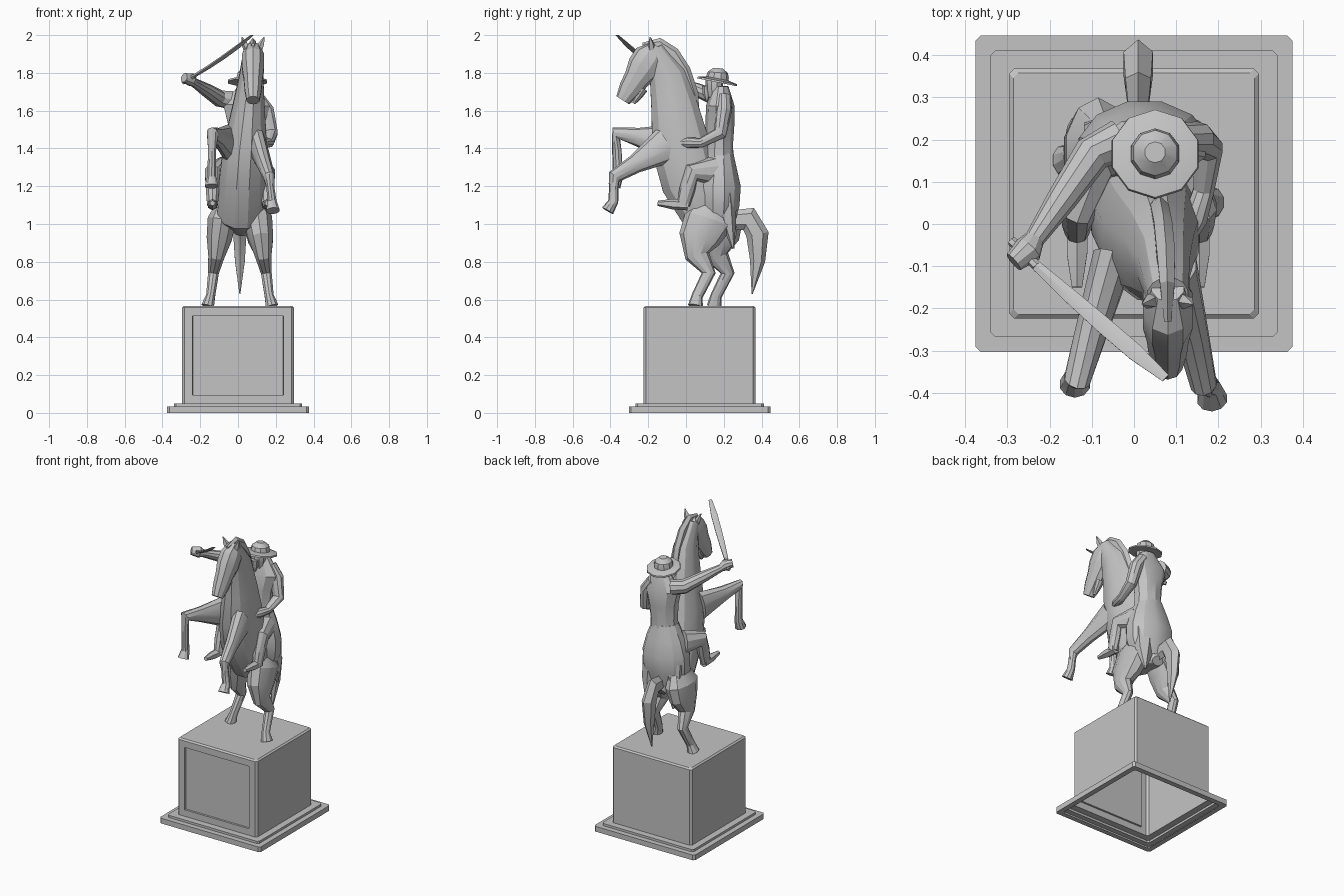
import bpy, bmesh, math
from mathutils import Vector
from mathutils.geometry import interpolate_bezier

cube = bpy.data.objects.get("Cube")
if cube:
    bpy.data.objects.remove(cube)

stone = bpy.data.materials.new("stone_grey")
stone.use_nodes = True
grey = (.55, .55, .55, 1)
stone.diffuse_color = grey
stone.node_tree.nodes["Principled BSDF"].inputs["Base Color"].default_value = grey

parts = []
MIRROR = (("left", 1), ("right", -1))
ACROSS = Vector((1, 0, 0))
UP = Vector((0, 0, 1))


def add_object(name, bm):
    bmesh.ops.recalc_face_normals(bm, faces=bm.faces[:])
    mesh = bpy.data.meshes.new(name)
    bm.to_mesh(mesh)
    bm.free()
    mesh.materials.append(stone)
    obj = bpy.data.objects.new(name, mesh)
    bpy.context.collection.objects.link(obj)
    parts.append(obj)


def bridge(bm, lower, upper):
    for i in range(len(lower)):
        bm.faces.new((lower[i - 1], lower[i], upper[i], upper[i - 1]))


def stations(path, count):
    """Path points as given, or spaced evenly along a line or a Bezier curve."""
    points = [Vector(p) for p in path]
    if len(points) == count:
        return points
    if len(points) == 2:
        return [points[0].lerp(points[1], i / (count - 1)) for i in range(count)]
    return interpolate_bezier(*points, count)


def tube(name, path, wide, deep=None, sides=10, ref=ACROSS):
    """Skin elliptical rings with the given half widths and half depths along a path."""
    bm = bmesh.new()
    points = stations(path, len(wide))
    rings = []
    for i, (point, w, d) in enumerate(zip(points, wide, deep or wide)):
        along = points[min(i + 1, len(points) - 1)] - points[max(i - 1, 0)]
        along.normalize()
        across = (ref - along * ref.dot(along)).normalized()
        outward = along.cross(across)
        ring = []
        for k in range(sides):
            angle = math.tau * (k + .5) / sides
            offset = across * w * math.cos(angle) + outward * d * math.sin(angle)
            ring.append(bm.verts.new(point + offset))
        rings.append(ring)
    for lower, upper in zip(rings, rings[1:]):
        bridge(bm, lower, upper)
    bm.faces.new(rings[0])
    bm.faces.new(rings[-1])
    add_object(name, bm)


# Pedestal: stepped shell with chamfered corners, open underneath
def pedestal(centre_y, chamfer):
    bm = bmesh.new()
    base, step, block, top = .375, .34, .296, .286
    levels = ((0, step), (0, base), (.035, base), (.035, step),
              (.05, step), (.05, block), (.557, block), (.566, top))
    rings = []
    for z, half in levels:
        ring = []
        for sx, sy in ((1, 1), (-1, 1), (-1, -1), (1, -1)):
            corner = [(half, half - chamfer), (half - chamfer, half)]
            for x, y in corner if sx == sy else reversed(corner):
                ring.append(bm.verts.new((sx * x, sy * y + centre_y, z)))
        rings.append(ring)
    for lower, upper in zip(rings, rings[1:]):
        bridge(bm, lower, upper)
    bm.faces.new(rings[-1])
    bmesh.ops.recalc_face_normals(bm, faces=bm.faces[:])
    # Recessed front panel
    front = [f for f in bm.faces if f.normal.y < -.9 and f.calc_area() > .2]
    bmesh.ops.inset_region(bm, faces=front, thickness=.062)
    bmesh.ops.inset_region(bm, faces=front, thickness=.001, depth=-.012)
    add_object("pedestal", bm)


pedestal(centre_y=.072, chamfer=.012)

# Horse trunk, neck and head
tube("horse_body", [(.02, .25, .96), (0, -.12, 1.1), (.07, .02, 1.7), (.08, -.17, 1.93)],
     wide=[.04, .13, .13, .12, .09, .065, .05], deep=[.03, .14, .155, .16, .13, .1, .05], sides=12)
tube("horse_head", [(.08, -.15, 1.94), (.08, -.335, 1.655)],
     wide=[.04, .062, .062, .052, .047, .036], deep=[.04, .09, .09, .07, .06, .04])
tube("horse_chin", [(.08, -.23, 1.72), (.08, -.28, 1.64)], wide=[.03, .025, .012])
tube("horse_mane", [(.08, -.23, 1.94), (.08, -.08, 2), (.07, .03, 1.8), (.05, .05, 1.53)],
     wide=[.01, .02, .025, .025, .025, .01], deep=[.02, .04, .04, .04, .04, .02], sides=6)
tube("horse_tail", [(.01, .22, 1.02), (.01, .42, 1.1), (.01, .4, .87), (.01, .35, .63)],
     wide=[.02, .035, .04, .03, .003], deep=[.05, .065, .06, .04, .003], sides=6)
for label, side in MIRROR:
    tube("horse_ear_" + label, [(.08 + side * .03, -.18, 1.92), (.08 + side * .06, -.19, 1.99)],
         wide=[.02, .017, .002], sides=5)


# Standing hind legs, one a step behind the other
def hind_leg(label, side, step):
    profile = ((.13, 1.1), (.12, 1.02), (.07, .92), (.06, .83), (.12, .74), (.06, .62), (.05, .565))
    path = []
    for i, (y, z) in enumerate(profile):
        path.append((.01 + side * (.08 + .015 * i), y + (step if i > 1 else step / 2), z))
    tube("hind_leg_" + label, path,
         wide=[.05, .08, .07, .045, .03, .025, .035], deep=[.08, .13, .11, .065, .037, .03, .04])


# Raised front legs, bent at the knee
def front_leg(label, *joints):
    shoulder, knee, fetlock, hoof = [Vector(j) for j in joints]
    forearm = shoulder.lerp(knee, .6)
    cannon = knee.lerp(fetlock, .4)
    tube("front_leg_" + label, [shoulder, forearm, knee, cannon, fetlock, hoof],
         wide=[.05, .04, .032, .022, .025, .037], deep=[.1, .05, .037, .025, .027, .034])


hind_leg("left", 1, 0)
hind_leg("right", -1, .1)
front_leg("left", (.1, -.1, 1.42), (.165, -.38, 1.25), (.18, -.385, 1.12), (.185, -.415, 1.07))
front_leg("right", (-.05, -.08, 1.43), (-.135, -.37, 1.48), (-.14, -.36, 1.25), (-.14, -.38, 1.2))

# Rider torso and flared coat
tube("rider_torso", [(.03, .17, 1.22), (.05, .185, 1.73)],
     wide=[.12, .1, .09, .1, .13, .05], deep=[.1, .08, .073, .077, .075, .04])
tube("coat_skirt", [(.03, .178, 1.4), (.02, .17, 1)],
     wide=[.085, .13, .16, .16, .12], deep=[.07, .095, .12, .115, .09], sides=12)
for label, side in MIRROR:
    tube("coat_tail_" + label, [(.02 + side * .07, .2, 1.15), (.02 + side * .1, .25, .87)],
         wide=[.08, .06, .006], deep=[.07, .04, .006], sides=6)
    # Rider legs and boots
    x = .01 + side * .145
    knee, ankle = Vector((x, .03, 1.27)), Vector((x, -.015, 1.1))
    tube("rider_leg_" + label, [(.01 + side * .09, .15, 1.28), knee, knee.lerp(ankle, .5), ankle],
         wide=[.06, .045, .037, .03], deep=[.08, .05, .042, .035])
    tube("rider_boot_" + label, [(x, .01, 1.1), (x, -.15, 1.11)], wide=[.028, .028, .014], sides=6)

# Rider head and tilted hat
tube("rider_head", [(.05, .15, 1.67), (.05, .15, 1.8)], wide=[.035, .045, .047, .035])
tube("rider_beard", [(.05, .11, 1.73), (.05, .11, 1.65)], wide=[.025, .022, .005], sides=6)
tube("hat_brim", [(.05, .165, 1.75), (.05, .169, 1.77)], wide=[.108, .106, .06])
tube("hat_crown", [(.05, .165, 1.755), (.05, .17, 1.825)], wide=[.06, .06, .054, .025])

# Rider arms and raised sword
tube("rider_arm_right", [(-.03, .2, 1.655), (-.1, .165, 1.665), (-.17, .06, 1.71),
                         (-.235, -.035, 1.75), (-.25, -.06, 1.765), (-.285, -.09, 1.775)],
     wide=[.05, .045, .036, .024, .035, .025], ref=UP)
tube("rider_arm_left", [(.1, .2, 1.67), (.15, .2, 1.6), (.175, .18, 1.48),
                        (.165, .08, 1.43), (.145, .01, 1.43), (.135, -.03, 1.43)],
     wide=[.04, .043, .037, .026, .03, .015])
tube("sword_hilt", [(-.29, -.04, 1.75), (-.23, -.1, 1.785)], wide=[.012, .012], sides=6)
tube("sword_blade", [(-.23, -.1, 1.785), (-.12, -.2, 1.85), (-.02, -.285, 1.92), (.075, -.365, 2)],
     wide=[.014, .02, .023, .023, .012], deep=[.01, .008, .007, .006, .002], sides=6,
     ref=Vector((1, 1, 0)))

# Soft facets with sharp corners kept
bpy.ops.object.select_all(action="DESELECT")
for obj in parts:
    obj.select_set(True)
bpy.context.view_layer.objects.active = parts[0]
bpy.ops.object.shade_smooth_by_angle(angle=math.radians(25))
